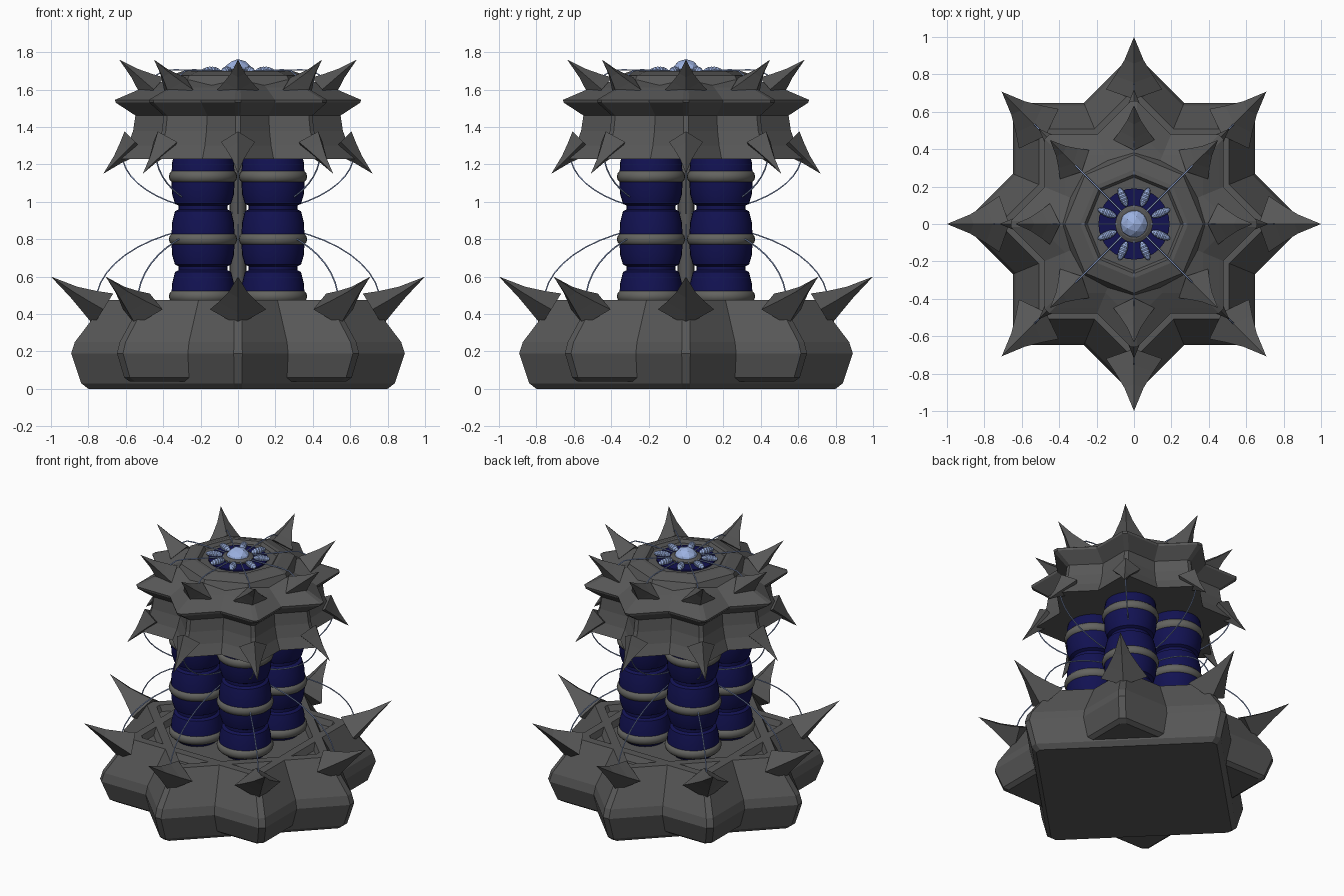
import bpy, bmesh, math
from math import cos, sin, pi
from mathutils import Vector, Matrix

if "Cube" in bpy.data.objects:
    bpy.data.objects.remove(bpy.data.objects["Cube"])


def mat(name, rgb):
    m = bpy.data.materials.new(name)
    m.diffuse_color = (*rgb, 1)
    m.use_nodes = True
    m.node_tree.nodes["Principled BSDF"].inputs["Base Color"].default_value = m.diffuse_color
    return m


GREY = mat("dark_stone", (0.095, 0.095, 0.095))
RING = mat("ring_grey", (0.125, 0.125, 0.115))
NAVY = mat("navy_blue", (0.006, 0.006, 0.085))
LIGHT = mat("pale_blue", (0.33, 0.44, 0.75))


def finish(name, bm, material, smooth=False):
    bmesh.ops.recalc_face_normals(bm, faces=bm.faces)
    me = bpy.data.meshes.new(name)
    bm.to_mesh(me)
    bm.free()
    me.materials.append(material)
    ob = bpy.data.objects.new(name, me)
    bpy.context.collection.objects.link(ob)
    if smooth:
        bpy.ops.object.select_all(action='DESELECT')
        ob.select_set(True)
        bpy.context.view_layer.objects.active = ob
        bpy.ops.object.shade_smooth_by_angle(angle=math.radians(35))
    return ob


def polygon(n):
    return [(cos(2 * pi * i / n), sin(2 * pi * i / n)) for i in range(n)]


def square(turn, t=0.025):
    # unit square outline with chamfered corners, corner direction = turn
    pts = []
    for k in range(4):
        a = turn + k * pi / 2
        for s in (-1, 1):
            x, y = 1 - t, s * t
            pts.append((x * cos(a) - y * sin(a), x * sin(a) + y * cos(a)))
    return pts


def loft(bm, outline, profile, centre=(0, 0), caps=True):
    # sweep an outline through (scale, height) steps
    rings = [[bm.verts.new((centre[0] + r * x, centre[1] + r * y, z)) for x, y in outline]
             for r, z in profile]
    n = len(outline)
    for a, b in zip(rings, rings[1:]):
        for i in range(n):
            j = (i + 1) % n
            bm.faces.new((a[i], a[j], b[j], b[i]))
    if caps:
        bm.faces.new(rings[0][::-1])
        bm.faces.new(rings[-1])


def loft_part(name, outline, profile, material, smooth=False, centre=(0, 0)):
    bm = bmesh.new()
    loft(bm, outline, profile, centre)
    return finish(name, bm, material, smooth)


def spikes(name, base, tip, w, h, bend=0.0):
    # eight concave four-sided spikes pointing outward
    bm = bmesh.new()
    b, t = Vector((base[0], 0, base[1])), Vector((tip[0], 0, tip[1]))
    d = (t - b).normalized()
    up, side = Vector((-d.z, 0, d.x)), Vector((0, 1, 0))
    for k in range(8):
        rot = Matrix.Rotation(k * pi / 4, 3, 'Z')
        rings = []
        for f, s in ((0, 1), (0.25, 0.68), (0.55, 0.34)):
            c = b.lerp(t, f) - up * bend * sin(pi * f)
            rings.append([bm.verts.new(rot @ (c + o * s))
                          for o in (side * w, up * h, -side * w, -up * h)])
        top = bm.verts.new(rot @ t)
        bm.faces.new(rings[0][::-1])
        for lo, hi in zip(rings, rings[1:]):
            for i in range(4):
                j = (i + 1) % 4
                bm.faces.new((lo[i], lo[j], hi[j], hi[i]))
        for i in range(4):
            bm.faces.new((rings[2][i], rings[2][(i + 1) % 4], top))
    return finish(name, bm, GREY)


DIAMOND, SQUARE = square(0), square(pi / 4)

# base: two crossed chamfered squares with recessed tops
upper = [(0.915, 0.19), (0.895, 0.25), (0.72, 0.475), (0.64, 0.475), (0.62, 0.435)]
loft_part("base_diamond", DIAMOND, [(0.82, 0), (0.86, 0.03)] + upper, GREY)
loft_part("base_square", SQUARE, [(0.82, 0.04), (0.86, 0.06)] + upper, GREY)
spikes("base_spikes", (0.72, 0.425), (1.0, 0.6), 0.15, 0.10, 0.005)

# head: flared skirt and sharp brim, each of two crossed squares
skirt = [(0.65, 1.23), (0.605, 1.30), (0.575, 1.38), (0.56, 1.48)]
brim = [(0.56, 1.46), (0.67, 1.53), (0.675, 1.545), (0.64, 1.56), (0.52, 1.61), (0.38, 1.655)]
for label, outline in (("diamond", DIAMOND), ("square", SQUARE)):
    loft_part("head_skirt_" + label, outline, skirt, GREY)
    loft_part("head_brim_" + label, outline, brim, GREY)
spikes("head_lower_spikes", (0.55, 1.32), (0.72, 1.15), 0.09, 0.08)
spikes("head_upper_spikes", (0.45, 1.60), (0.635, 1.76), 0.11, 0.085)

# octagonal collar and the round inlay on top
loft_part("top_collar", polygon(8),
          [(0.41, 1.60), (0.37, 1.675), (0.29, 1.70), (0.265, 1.70), (0.25, 1.68)], GREY)
loft_part("top_disc", polygon(32), [(0.19, 1.66), (0.19, 1.69)], NAVY)
loft_part("top_hub", polygon(24), [(0.10, 1.66), (0.10, 1.70), (0.08, 1.71)], GREY)
bm = bmesh.new()
bmesh.ops.create_icosphere(bm, subdivisions=2, radius=0.08,
                           matrix=Matrix.Translation((0, 0, 1.683)))
finish("top_gem", bm, LIGHT)

# ridged pods around the gem
bm = bmesh.new()
for k in range(8):
    before = set(bm.verts)
    prof = []
    for i in range(13):
        u = i / 12
        r = 0.024 * math.sqrt(max(0.04, 1 - (2 * u - 1) ** 2)) * (1 if i % 2 else 0.85)
        prof.append((r, -0.053 + 0.106 * u))
    loft(bm, polygon(10), prof)
    m = (Matrix.Rotation((k + 0.5) * pi / 4, 4, 'Z') @ Matrix.Translation((0.155, 0, 1.70))
         @ Matrix.Rotation(pi / 2, 4, 'Y'))
    bmesh.ops.transform(bm, matrix=m, verts=[v for v in bm.verts if v not in before])
finish("top_pods", bm, LIGHT)

# four columns of stacked barrels with rings
barrels, rings = bmesh.new(), bmesh.new()
col = [(0.125, 0.43), (0.17, 0.49)]
for z in (0.645, 0.97):
    col += [(0.165, z - 0.08), (0.15, z - 0.02), (0.13, z - 0.01),
            (0.13, z + 0.01), (0.15, z + 0.02), (0.165, z + 0.07), (0.17, z + 0.155)]
col += [(0.165, 1.21), (0.15, 1.27)]
for sx in (-1, 1):
    for sy in (-1, 1):
        c = (0.187 * sx, 0.187 * sy)
        loft(barrels, polygon(32), col, c)
        for z in (0.495, 0.80, 1.135):
            tube = [(0.148 + 0.035 * cos(a), z + 0.036 * sin(a))
                    for a in [2 * pi * i / 12 for i in range(13)]]
            loft(rings, polygon(32), tube, c, caps=False)
bmesh.ops.remove_doubles(rings, verts=rings.verts, dist=0.0005)
finish("column_barrels", barrels, NAVY, True)
finish("column_rings", rings, RING, True)
loft_part("centre_post", polygon(16), [(0.045, 0.43), (0.045, 1.24)], GREY, True)

# thin wires: over the top, under the head, and up from the base
arc = [i * pi / 24 for i in range(13)]
paths = [
    [(0.09, 1.70), (0.34, 1.706), (0.40, 1.70), (0.44, 1.675), (0.47, 1.62)],
    [(0.62 * sin(a), 1.26 - 0.32 * cos(a)) for a in arc],
    [(0.76 * sin(a), 0.46 + 0.42 * cos(a)) for a in arc],
]
cu = bpy.data.curves.new("wires", 'CURVE')
cu.dimensions = '3D'
cu.bevel_depth = 0.004
cu.bevel_resolution = 1
for path in paths:
    for k in range(8):
        sp = cu.splines.new('POLY')
        sp.points.add(len(path) - 1)
        for p, (r, z) in zip(sp.points, path):
            p.co = (r * cos(k * pi / 4), r * sin(k * pi / 4), z, 1)
cu.materials.append(LIGHT)
wires = bpy.data.objects.new("wires", cu)
bpy.context.collection.objects.link(wires)
bpy.ops.object.select_all(action='DESELECT')
wires.select_set(True)
bpy.context.view_layer.objects.active = wires
bpy.ops.object.convert(target='MESH')
